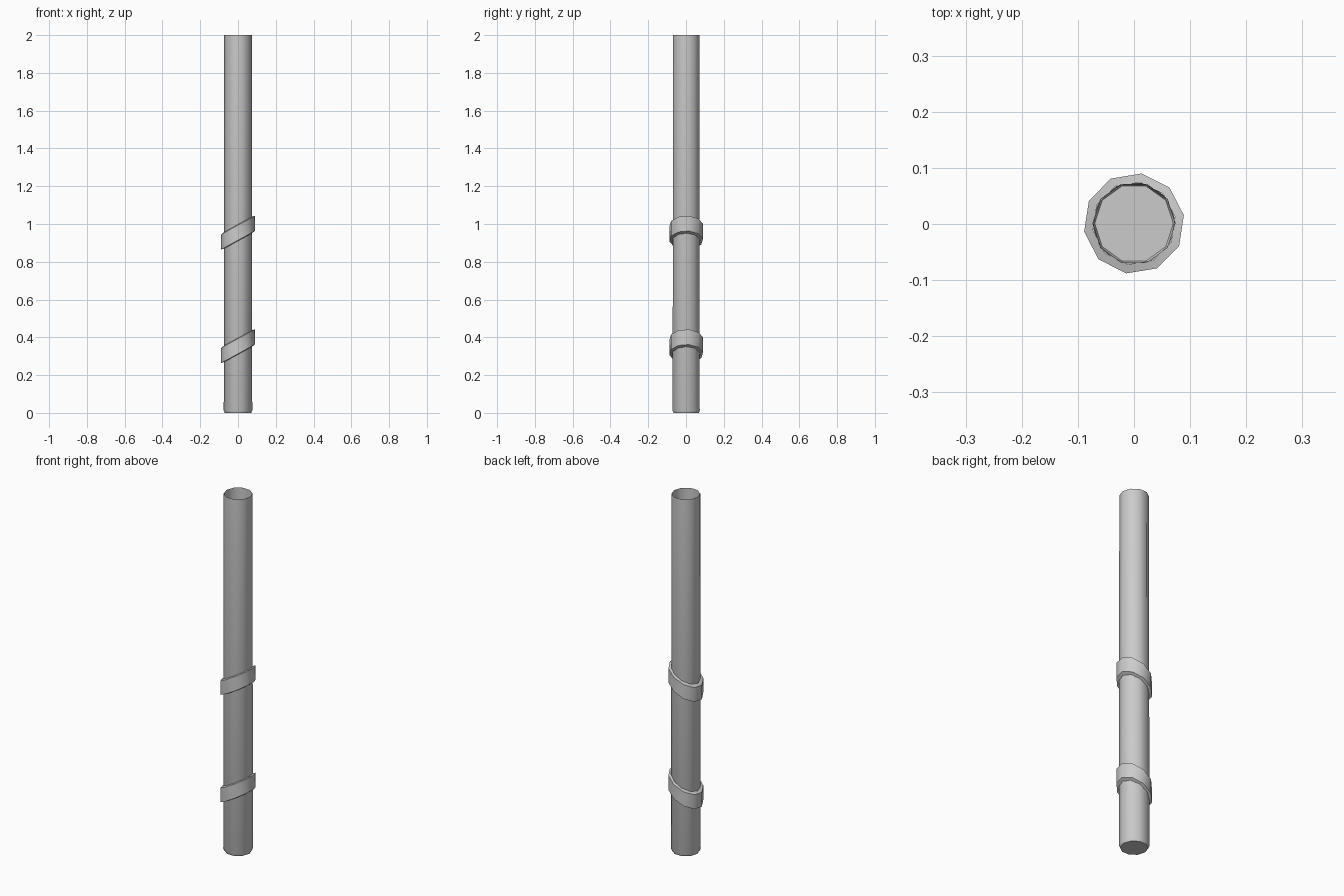
import bpy, bmesh, math

if "Cube" in bpy.data.objects:
    bpy.data.objects.remove(bpy.data.objects["Cube"])

SIDES = 10


def lathe(name, profile, turn=0.0, slope=0.0, z0=0.0, cap=False):
    """Ten-sided sweep of (radius, z) points; slope shears it upwards along +x."""
    bm = bmesh.new()
    rings = []
    for r, z in profile:
        ring = []
        for i in range(SIDES):
            a = turn + math.tau * i / SIDES
            x, y = r * math.cos(a), r * math.sin(a)
            ring.append(bm.verts.new((x, y + 0.001, z0 + z + slope * x)))
        rings.append(ring)
    for lo, hi in zip(rings, rings[1:]):
        for i in range(SIDES):
            j = (i + 1) % SIDES
            bm.faces.new((lo[i], lo[j], hi[j], hi[i]))
    if cap:
        bm.faces.new(rings[0][::-1])
    me = bpy.data.meshes.new(name)
    bm.to_mesh(me)
    bm.free()
    ob = bpy.data.objects.new(name, me)
    bpy.context.collection.objects.link(ob)
    bpy.ops.object.select_all(action='DESELECT')
    ob.select_set(True)
    bpy.context.view_layer.objects.active = ob
    bpy.ops.object.shade_smooth_by_angle(angle=math.radians(40))
    return ob


# Hollow, slightly tapered pole: open top, closed bottom with a small chamfer
lathe("pole", [(0.070, 0.0), (0.0755, 0.012), (0.073, 2.0)], cap=True)

# Two slanted bands wrapped around the pole
for label, z in (("lower", 0.353), ("upper", 0.954)):
    lathe(label + "_band",
          [(0.074, -0.044), (0.09, -0.04), (0.09, 0.04), (0.074, 0.044)],
          turn=math.radians(9.3), slope=0.55, z0=z)
